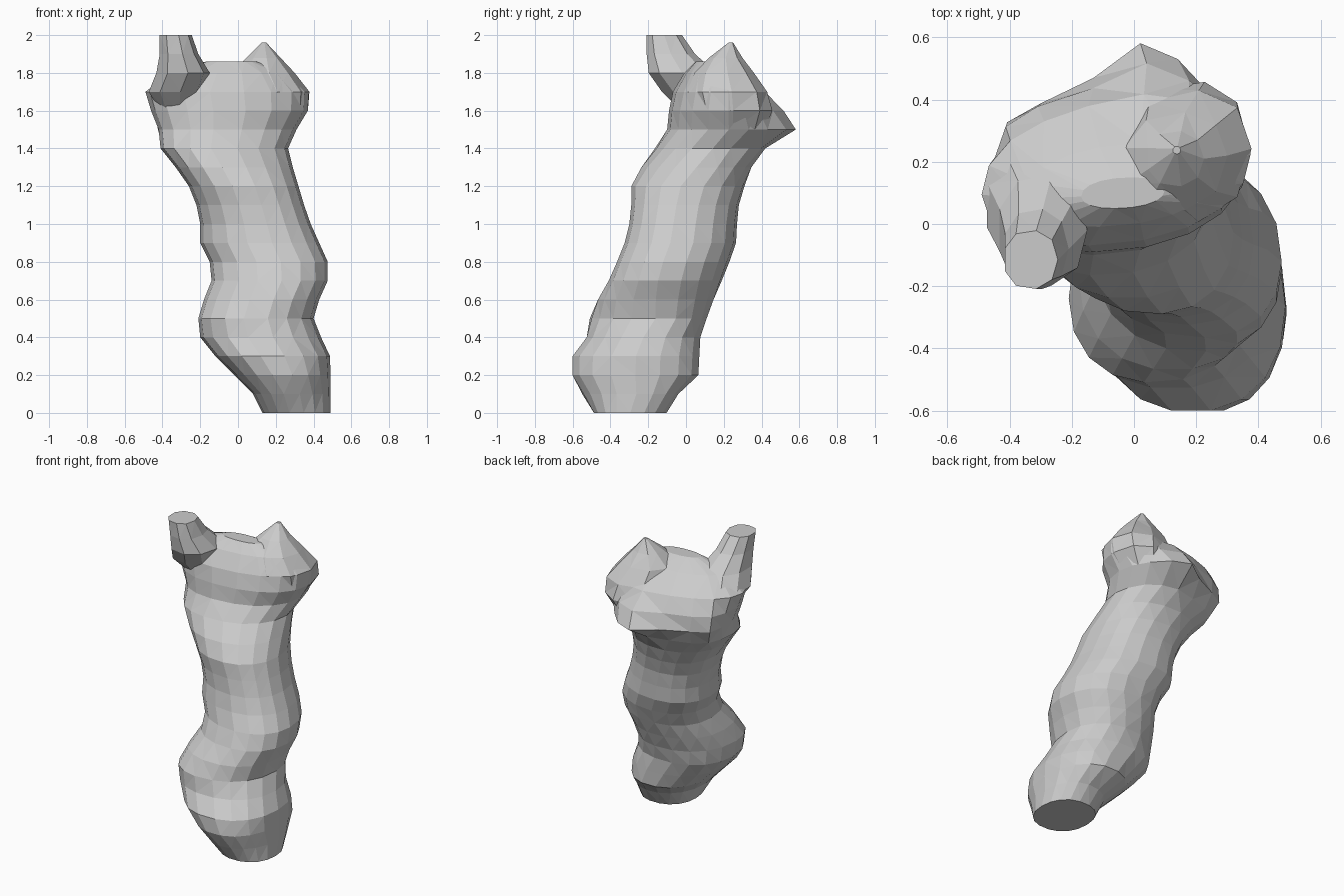
import bpy, bmesh
from math import sin, cos, pi, copysign


def section(x0, x1, y0, y1, z, skew, n):
    """Squarish oval filling the given box, leaning along a diagonal by skew."""
    def soft(v):
        return copysign(abs(v) ** 0.9, v)
    return [((x0 + x1) / 2 + (x1 - x0) / 2 * soft(cos(2 * pi * i / n)),
             (y0 + y1) / 2 + (y1 - y0) / 2 * soft(sin(2 * pi * i / n + skew)), z)
            for i in range(n)]


def loft(name, rows, n, bump=None):
    """Skin a closed tube through a stack of horizontal sections."""
    bm = bmesh.new()
    rings = []
    for z, x0, x1, y0, y1, skew in rows:
        pts = section(x0, x1, y0, y1, z, skew, n)
        if bump:
            pts = [bump(*p) for p in pts]
        rings.append([bm.verts.new(p) for p in pts])
    for a, b in zip(rings, rings[1:]):
        for i in range(n):
            j = (i + 1) % n
            bm.faces.new((a[i], a[j], b[j], b[i]))
    bm.faces.new(rings[0][::-1])
    bm.faces.new(rings[-1])
    bmesh.ops.triangulate(bm, faces=[f for f in bm.faces if len(f.verts) == 4])
    bmesh.ops.recalc_face_normals(bm, faces=bm.faces)
    mesh = bpy.data.meshes.new(name)
    bm.to_mesh(mesh)
    bm.free()
    ob = bpy.data.objects.new(name, mesh)
    bpy.context.collection.objects.link(ob)
    return ob


def back_shape(x, y, z):
    """Pull the back of the head out to a point and square its left corner."""
    reach = {1.4: 0.05, 1.5: 0.17, 1.6: 0.10, 1.7: 0.03}.get(z, 0)
    if y > 0.25:
        y += reach * max(0, 1 - abs(x - 0.05) / 0.27)
    corner = {1.4: 0.04, 1.5: 0.08, 1.6: 0.06}.get(z, 0)
    pull = corner * max(0, 1 - ((x + 0.32) ** 2 + (y - 0.33) ** 2) ** 0.5 / 0.2)
    return x - pull, y + pull * 0.4, z


# leaning shaft: z, left, right, front, back, skew
shaft = [
    (0.0, 0.13, 0.49, -0.49, -0.10, 0), (0.1, 0.08, 0.49, -0.55, -0.04, 0.1),
    (0.2, -0.02, 0.49, -0.605, 0.07, 0), (0.3, -0.12, 0.487, -0.605, 0.075, 0),
    (0.4, -0.20, 0.44, -0.53, 0.08, 0), (0.5, -0.21, 0.40, -0.51, 0.11, 0.1),
    (0.6, -0.18, 0.43, -0.47, 0.15, 0), (0.7, -0.14, 0.475, -0.41, 0.19, -0.1),
    (0.8, -0.15, 0.475, -0.365, 0.23, -0.15), (0.9, -0.20, 0.43, -0.325, 0.265, -0.15),
    (1.0, -0.20, 0.385, -0.30, 0.27, -0.15), (1.1, -0.22, 0.35, -0.29, 0.28, -0.13),
]
# flared head ending in a low saddle
head = [
    (1.2, -0.26, 0.32, -0.29, 0.31, -0.1), (1.3, -0.33, 0.29, -0.24, 0.35, 0),
    (1.4, -0.41, 0.265, -0.165, 0.38, 0.1), (1.5, -0.42, 0.31, -0.10, 0.43, 0.2),
    (1.6, -0.46, 0.37, -0.09, 0.42, 0.2), (1.7, -0.49, 0.375, -0.07, 0.39, 0.25),
    (1.8, -0.36, 0.27, -0.01, 0.26, 0.3), (1.86, -0.17, 0.10, 0.05, 0.15, 0.2),
]
trunk = loft("trunk", shaft + head, 18, back_shape)

# flat-topped horn at the front left, widening backwards into the head
horn = loft("horn", [
    (1.6, -0.42, -0.24, -0.03, 0.25, 0), (1.7, -0.48, -0.19, -0.13, 0.25, 0),
    (1.8, -0.44, -0.15, -0.20, 0.16, 0), (1.9, -0.42, -0.21, -0.21, 0.05, 0),
    (2.0, -0.42, -0.245, -0.21, -0.02, 0)], 9)

# pointed knob at the right
knob = loft("knob", [
    (1.5, 0.04, 0.30, 0.08, 0.42, 0), (1.6, 0.01, 0.37, 0.04, 0.46, 0),
    (1.7, -0.05, 0.378, 0.00, 0.43, 0.1), (1.8, -0.04, 0.30, 0.04, 0.36, 0.1),
    (1.88, 0.04, 0.225, 0.12, 0.30, 0), (1.96, 0.125, 0.15, 0.225, 0.25, 0)], 9)

# merge both projections into the trunk
for part in (horn, knob):
    mod = trunk.modifiers.new("join_" + part.name, 'BOOLEAN')
    mod.operation = 'UNION'
    mod.solver = 'EXACT'
    mod.object = part
    part.hide_render = True
    part.hide_set(True)
